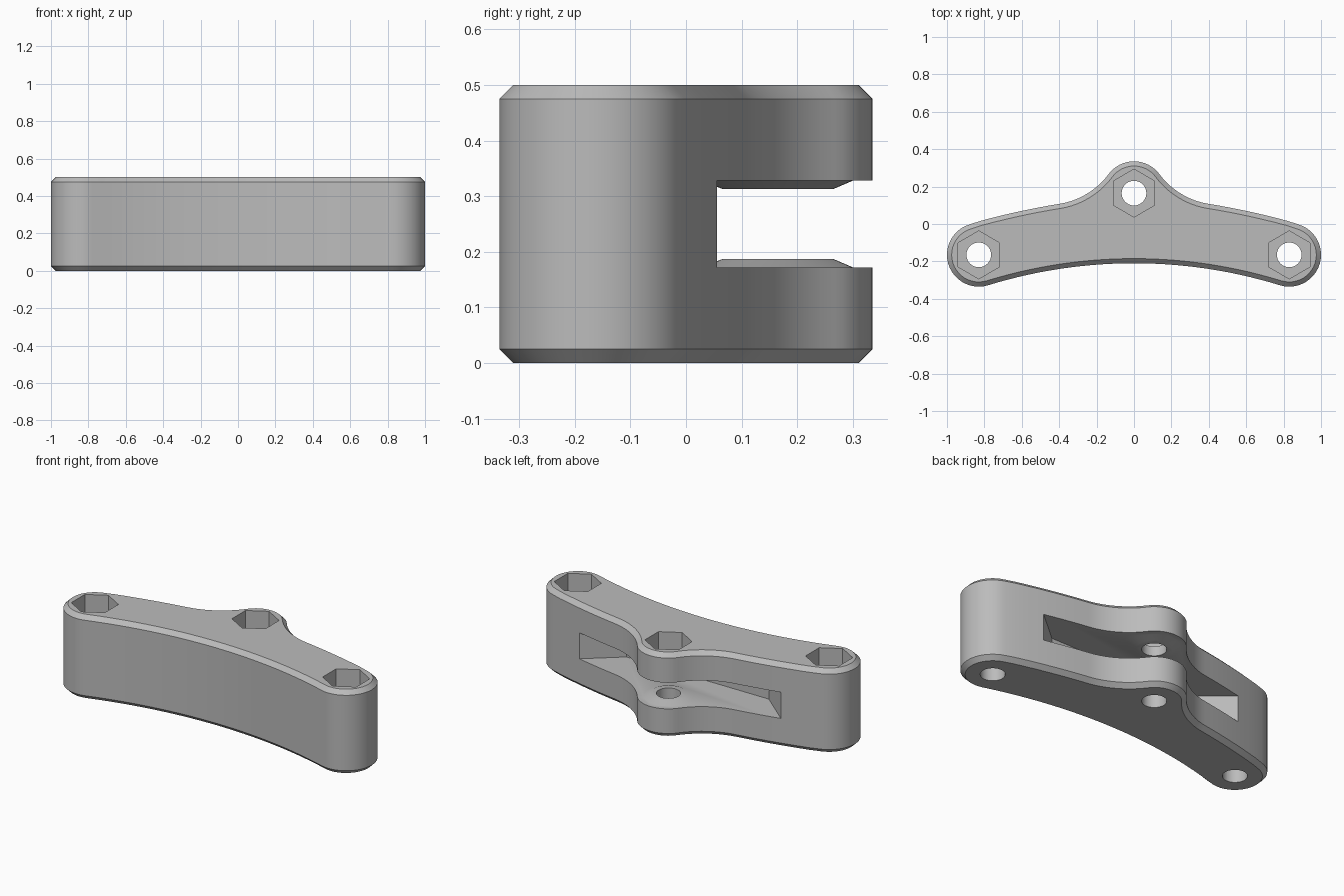
import bpy
import bmesh
from math import radians, cos, sin

old = bpy.data.objects.get("Cube")
if old:
    bpy.data.objects.remove(old, do_unlink=True)

HEIGHT = 0.5
CHAMFER = 0.025
SLOT = (0.172, 0.328)
PIVOT = (0, 0.165)
HOLES = [(-0.83, -0.165), PIVOT, (0.83, -0.165)]

grey = bpy.data.materials.new("plain grey")
grey.use_nodes = True
colour = (0.5, 0.5, 0.5, 1)
grey.diffuse_color = colour
grey.node_tree.nodes["Principled BSDF"].inputs["Base Color"].default_value = colour


def arc(cx, cy, r, start, end, steps):
    angles = [radians(start + (end - start) * i / steps) for i in range(steps + 1)]
    return [(cx + r * cos(a), cy + r * sin(a)) for a in angles]


def prism(name, points, z0, z1, chamfer=0):
    bm = bmesh.new()
    base = bm.faces.new([bm.verts.new((x, y, z0)) for x, y in points])
    out = bmesh.ops.extrude_face_region(bm, geom=[base])
    for v in out["geom"]:
        if isinstance(v, bmesh.types.BMVert):
            v.co.z = z1
    bmesh.ops.recalc_face_normals(bm, faces=bm.faces)
    if chamfer:
        rims = [e for e in bm.edges if e.verts[0].co.z == e.verts[1].co.z]
        bmesh.ops.bevel(bm, geom=rims, offset=chamfer, segments=1, affect='EDGES')
    mesh = bpy.data.meshes.new(name)
    bm.to_mesh(mesh)
    bm.free()
    mesh.materials.append(grey)
    obj = bpy.data.objects.new(name, mesh)
    bpy.context.collection.objects.link(obj)
    return obj


def combine(target, tool, operation):
    tool.hide_render = True
    bpy.context.view_layer.objects.active = target
    mod = target.modifiers.new(operation.lower(), 'BOOLEAN')
    mod.operation, mod.solver, mod.object = operation, 'EXACT', tool
    bpy.ops.object.modifier_apply(modifier=mod.name)
    bpy.data.objects.remove(tool, do_unlink=True)


# Body outline: tangent arcs for one half, then mirrored
half = (arc(0, -2.858, 2.648, 90, 72.87, 14)
        + arc(0.83, -0.165, 0.17, -107.13, 74, 22)[1:]
        + arc(-0.264, -3.989, 4.15, 74, 80.8, 8)[1:]
        + arc(0.465, 0.514, 0.412, 260.8, 216.9, 10)[1:]
        + arc(*PIVOT, 0.17, 36.9, 90, 8)[1:])
outline = half + [(-x, y) for x, y in half[-2:0:-1]]
body = prism("bracket_body", outline, 0, HEIGHT, CHAMFER)

# Wide flared slot opening to the back
slot = [(-0.47, -0.11), (0.47, -0.11), (0.86, 0.22), (0.86, 0.5), (-0.86, 0.5), (-0.86, 0.22)]
combine(body, prism("slot_cutter", slot, *SLOT), 'DIFFERENCE')

# Tapered bosses around the pivot hole, on the slot floor and ceiling
for z, side in zip(SLOT, (1, -1)):
    bpy.ops.mesh.primitive_cone_add(vertices=64, radius1=0.147, radius2=0.1, depth=0.02,
                                    location=(*PIVOT, z + side * 0.005),
                                    rotation=(0 if side > 0 else radians(180), 0, 0))
    boss = bpy.context.object
    boss.data.materials.append(grey)
    combine(body, boss, 'UNION')

# Through holes with hexagonal nut pockets in the top
for x, y in HOLES:
    combine(body, prism("hole_cutter", arc(x, y, 0.066, 0, 360, 40)[:-1], -0.1, 0.6), 'DIFFERENCE')
    combine(body, prism("nut_cutter", arc(x, y, 0.128, 30, 390, 6)[:-1], HEIGHT - 0.13, 0.6), 'DIFFERENCE')

bpy.ops.object.select_all(action='DESELECT')
body.select_set(True)
bpy.context.view_layer.objects.active = body
bpy.ops.object.shade_smooth_by_angle(angle=radians(30))
